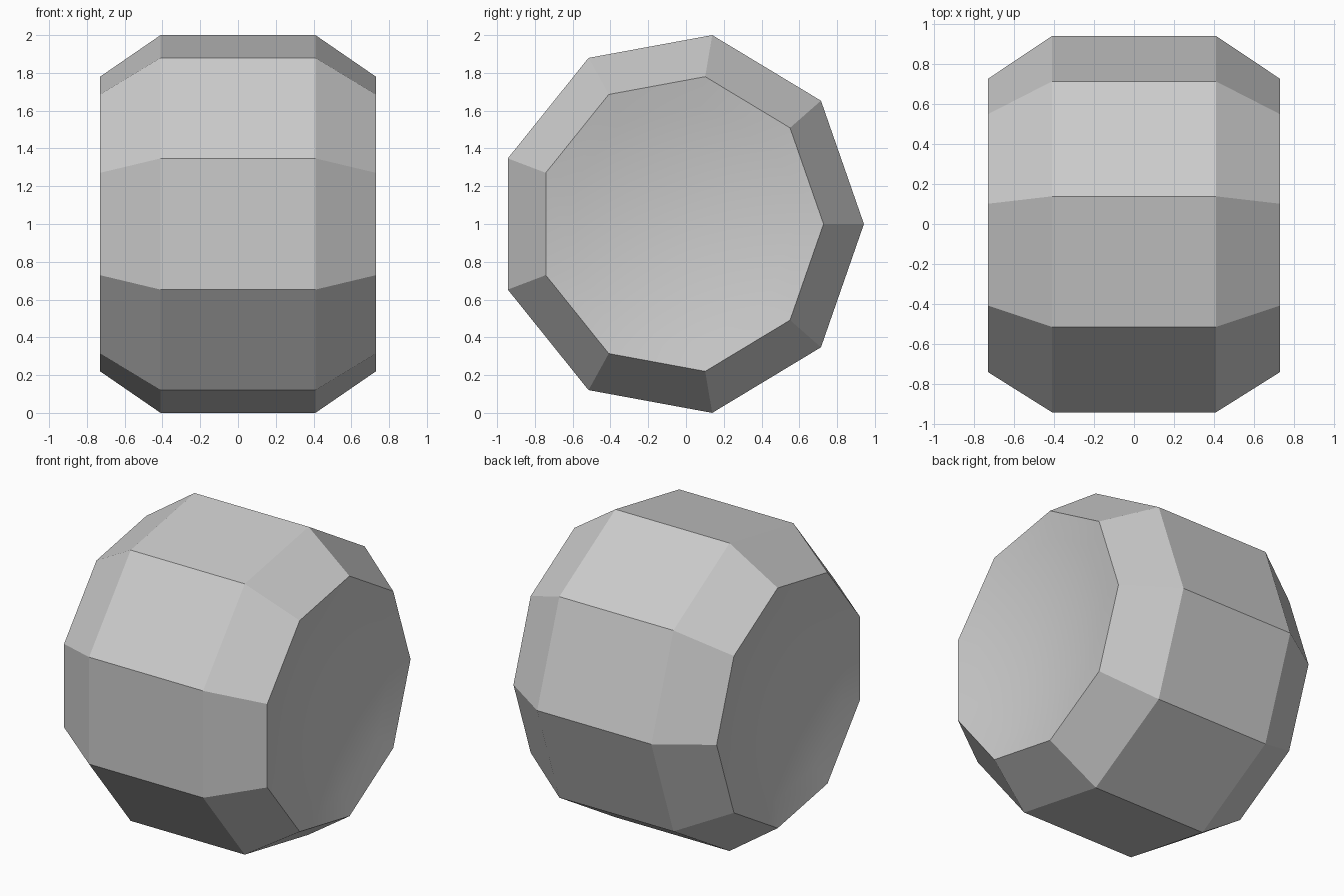
import bpy, bmesh, math

cube = bpy.data.objects.get("Cube")
if cube:
    bpy.data.objects.remove(cube, do_unlink=True)

SIDES = 9
RADIUS_Y, RADIUS_Z = 0.972, 1.0154
CENTRE_Y, CENTRE_Z = -0.03, 1.0

grey = bpy.data.materials.new("light_grey")
grey.use_nodes = True
colour = (0.6, 0.6, 0.6, 1)
grey.diffuse_color = colour
grey.node_tree.nodes["Principled BSDF"].inputs["Base Color"].default_value = colour

bm = bmesh.new()


def ring(x, scale):
    """Nine-sided ring around the x axis."""
    return [bm.verts.new((x,
                          CENTRE_Y + scale * RADIUS_Y * math.cos(math.tau * i / SIDES),
                          CENTRE_Z + scale * RADIUS_Z * math.sin(math.tau * i / SIDES)))
            for i in range(SIDES)]


def bridge(a, b, smooth=False):
    for i in range(SIDES):
        j = (i + 1) % SIDES
        bm.faces.new((a[i], a[j], b[j], b[i])).smooth = smooth


# Barrel band, then a chamfer and a shallow smooth dish at each end
HALF, END, RIM, DEPTH, STEPS = 0.41, 0.73, 0.78, 0.09, 5
edges = {side: ring(side * HALF, 1) for side in (-1, 1)}
bridge(edges[-1], edges[1])
for side in (-1, 1):
    outer = ring(side * END, RIM)
    bridge(edges[side], outer)
    for k in range(STEPS - 1, 0, -1):
        t = k / STEPS
        inner = ring(side * (END - DEPTH * (1 - t * t)), RIM * t)
        bridge(outer, inner, True)
        outer = inner
    hub = bm.verts.new((side * (END - DEPTH), CENTRE_Y, CENTRE_Z))
    for i in range(SIDES):
        bm.faces.new((outer[i], outer[(i + 1) % SIDES], hub)).smooth = True

bmesh.ops.recalc_face_normals(bm, faces=bm.faces)
# Keep the dish rims crisp
for e in bm.edges:
    if any(not f.smooth for f in e.link_faces):
        e.smooth = False

mesh = bpy.data.meshes.new("faceted_barrel")
bm.to_mesh(mesh)
bm.free()
mesh.materials.append(grey)
barrel = bpy.data.objects.new("faceted_barrel", mesh)
bpy.context.collection.objects.link(barrel)
